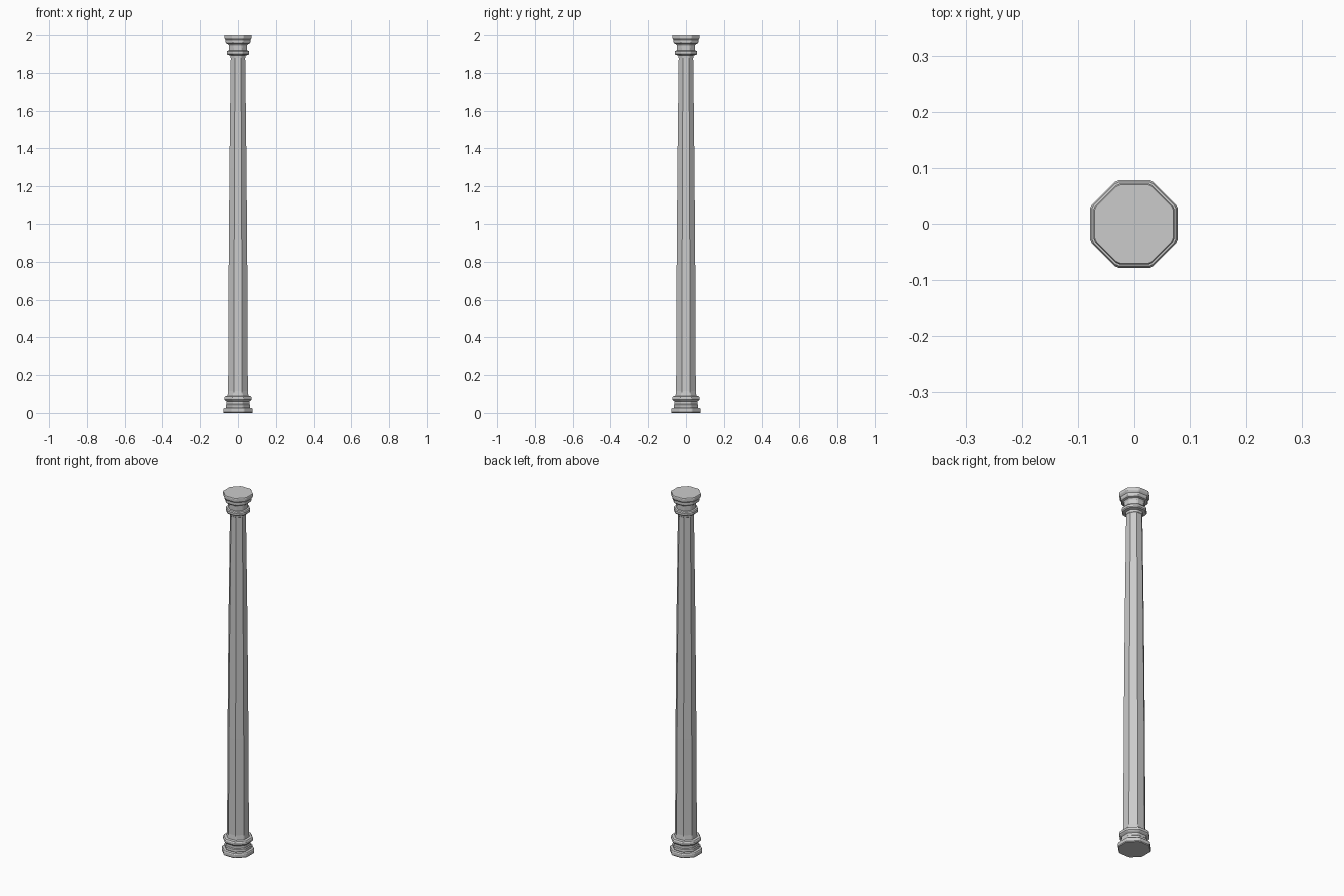
import bpy, bmesh, math

if "Cube" in bpy.data.objects:
    bpy.data.objects.remove(bpy.data.objects["Cube"])

def octagon(a, cut):
    """Octagon of half-width a, flats on the axes, corners trimmed by cut."""
    pts = []
    h = a * math.tan(math.pi / 8)
    for i in range(8):
        t = i * math.pi / 4
        c, s = math.cos(t), math.sin(t)
        for y in ((-(h - cut), h - cut) if cut else (h,)):
            pts.append((a * c - y * s, a * s + y * c))
    return pts

def loft(name, profile, cut=0.0):
    """Stack octagons through (half-width, height) pairs and cap the ends."""
    bm = bmesh.new()
    rings = [[bm.verts.new((x, y, z)) for x, y in octagon(a, cut)] for a, z in profile]
    n = len(rings[0])
    for lo, hi in zip(rings, rings[1:]):
        for i in range(n):
            j = (i + 1) % n
            bm.faces.new((lo[i], lo[j], hi[j], hi[i]))
    bm.faces.new(rings[0][::-1])
    bm.faces.new(rings[-1])
    me = bpy.data.meshes.new(name)
    bm.to_mesh(me)
    bm.free()
    ob = bpy.data.objects.new(name, me)
    bpy.context.collection.objects.link(ob)
    return ob

# Moulded base: plinth, lower step, hollow, upper roll
loft("base", [(0.075, 0), (0.078, 0.004), (0.078, 0.020), (0.075, 0.025),
              (0.063, 0.027), (0.065, 0.033), (0.064, 0.042), (0.060, 0.046),
              (0.060, 0.060), (0.068, 0.066), (0.072, 0.071), (0.072, 0.082),
              (0.068, 0.088), (0.055, 0.090), (0.052, 0.115)], 0.004)

# Tapering shaft with a slight swell
loft("shaft", [(0.052, 0.088), (0.050, 0.65), (0.045, 1.30), (0.038, 1.90)])

# Moulded capital: collar, ring, neck, flared step, top slab
loft("capital", [(0.036, 1.876), (0.040, 1.880), (0.041, 1.892), (0.055, 1.895),
                 (0.059, 1.900), (0.059, 1.912), (0.055, 1.917), (0.047, 1.919),
                 (0.048, 1.945), (0.052, 1.952), (0.061, 1.955), (0.065, 1.961),
                 (0.065, 1.974), (0.069, 1.979), (0.072, 1.984), (0.072, 1.996),
                 (0.070, 2.0)], 0.004)
